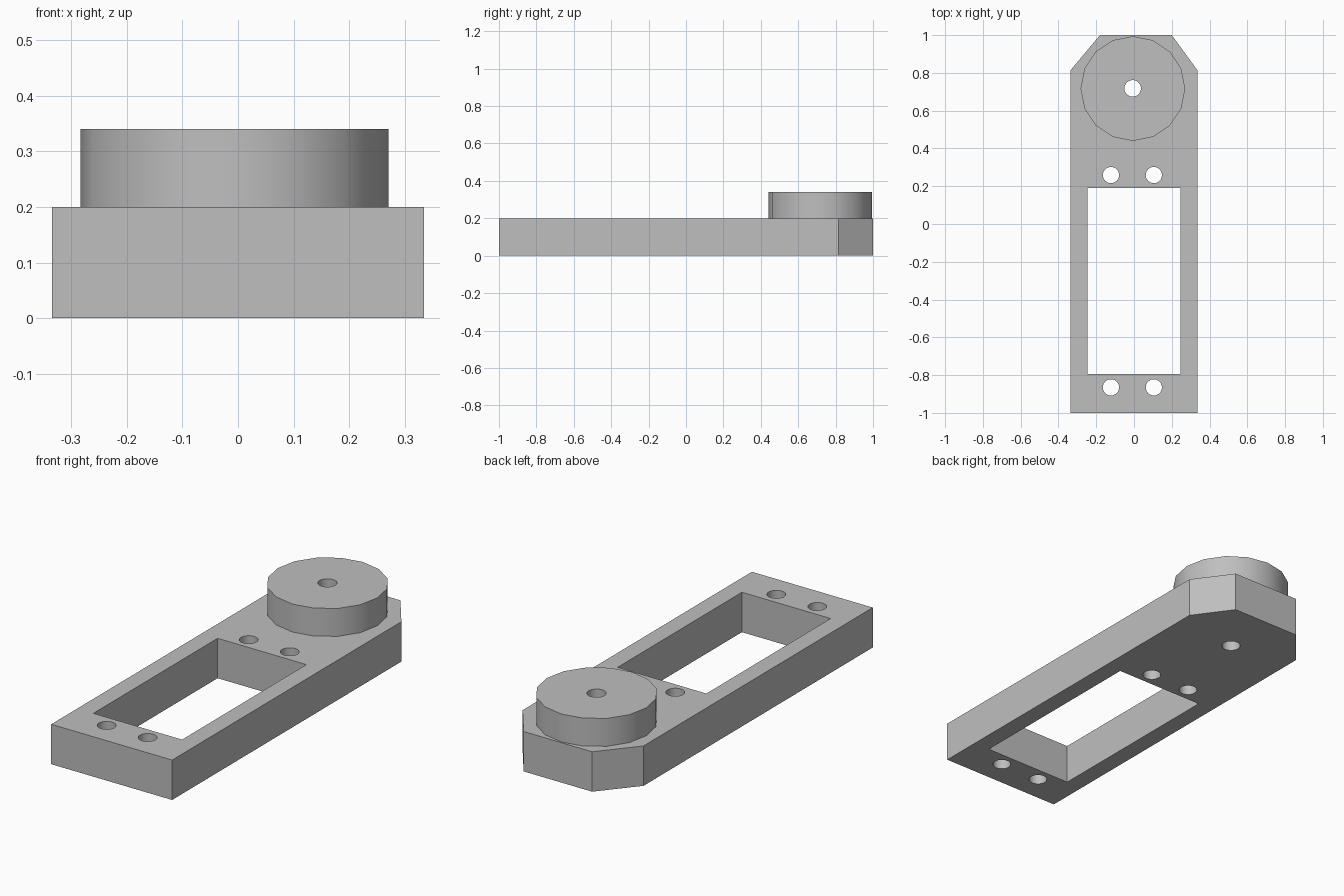
import bpy, bmesh, math

cube = bpy.data.objects.get("Cube")
if cube:
    bpy.data.objects.remove(cube, do_unlink=True)

# Single plain grey material
grey = bpy.data.materials.new("plain_grey")
grey.use_nodes = True
COLOUR = (0.52, 0.52, 0.52, 1)
grey.diffuse_color = COLOUR
grey.node_tree.nodes["Principled BSDF"].inputs["Base Color"].default_value = COLOUR


def circle(cx, cy, r, sides):
    steps = [2 * math.pi * i / sides for i in range(sides)]
    return [(cx + r * math.cos(a), cy + r * math.sin(a)) for a in steps]


def rectangle(x, y0, y1):
    return [(-x, y0), (x, y0), (x, y1), (-x, y1)]


def extruded(name, loops, z0, z1):
    """Extrude an outline, with further loops as holes, from z0 to z1."""
    curve = bpy.data.curves.new(name + "_profile", 'CURVE')
    curve.dimensions = '2D'
    curve.fill_mode = 'BOTH'
    curve.extrude = (z1 - z0) / 2
    for loop in loops:
        spline = curve.splines.new('POLY')
        spline.points.add(len(loop) - 1)
        for point, (x, y) in zip(spline.points, loop):
            point.co = (x, y, 0, 1)
        spline.use_cyclic_u = True
    helper = bpy.data.objects.new(name + "_helper", curve)
    bpy.context.collection.objects.link(helper)
    bpy.context.view_layer.update()
    evaluated = helper.evaluated_get(bpy.context.evaluated_depsgraph_get())
    mesh = bpy.data.meshes.new_from_object(evaluated)
    bpy.data.objects.remove(helper, do_unlink=True)

    # Weld the caps to the walls and set the height
    bm = bmesh.new()
    bm.from_mesh(mesh)
    bmesh.ops.remove_doubles(bm, verts=bm.verts, dist=1e-5)
    bmesh.ops.translate(bm, verts=bm.verts, vec=(0, 0, (z0 + z1) / 2))
    bmesh.ops.recalc_face_normals(bm, faces=bm.faces)
    bm.to_mesh(mesh)
    bm.free()

    mesh.name = name
    mesh.materials.clear()
    mesh.materials.append(grey)
    obj = bpy.data.objects.new(name, mesh)
    bpy.context.collection.objects.link(obj)
    bpy.ops.object.select_all(action='DESELECT')
    obj.select_set(True)
    bpy.context.view_layer.objects.active = obj
    bpy.ops.object.shade_smooth_by_angle(angle=math.radians(30))
    return obj


# Mounting plate: chamfered end, rectangular window, four screw holes, pivot hole
outline = [(-0.335, -1), (0.335, -1), (0.335, 0.815),
           (0.2, 1), (-0.18, 1), (-0.335, 0.815)]
window = rectangle(0.246, -0.794, 0.19)
screw_holes = [circle(x, y, 0.043, 24) for x in (-0.122, 0.105) for y in (-0.865, 0.259)]
pivot_hole = circle(-0.007, 0.718, 0.044, 24)
extruded("mounting_plate", [outline, window, pivot_hole] + screw_holes, 0, 0.2)

# Raised round boss with the pivot hole running through it
extruded("round_boss", [circle(-0.006, 0.717, 0.277, 16), pivot_hole], 0.2, 0.34)
